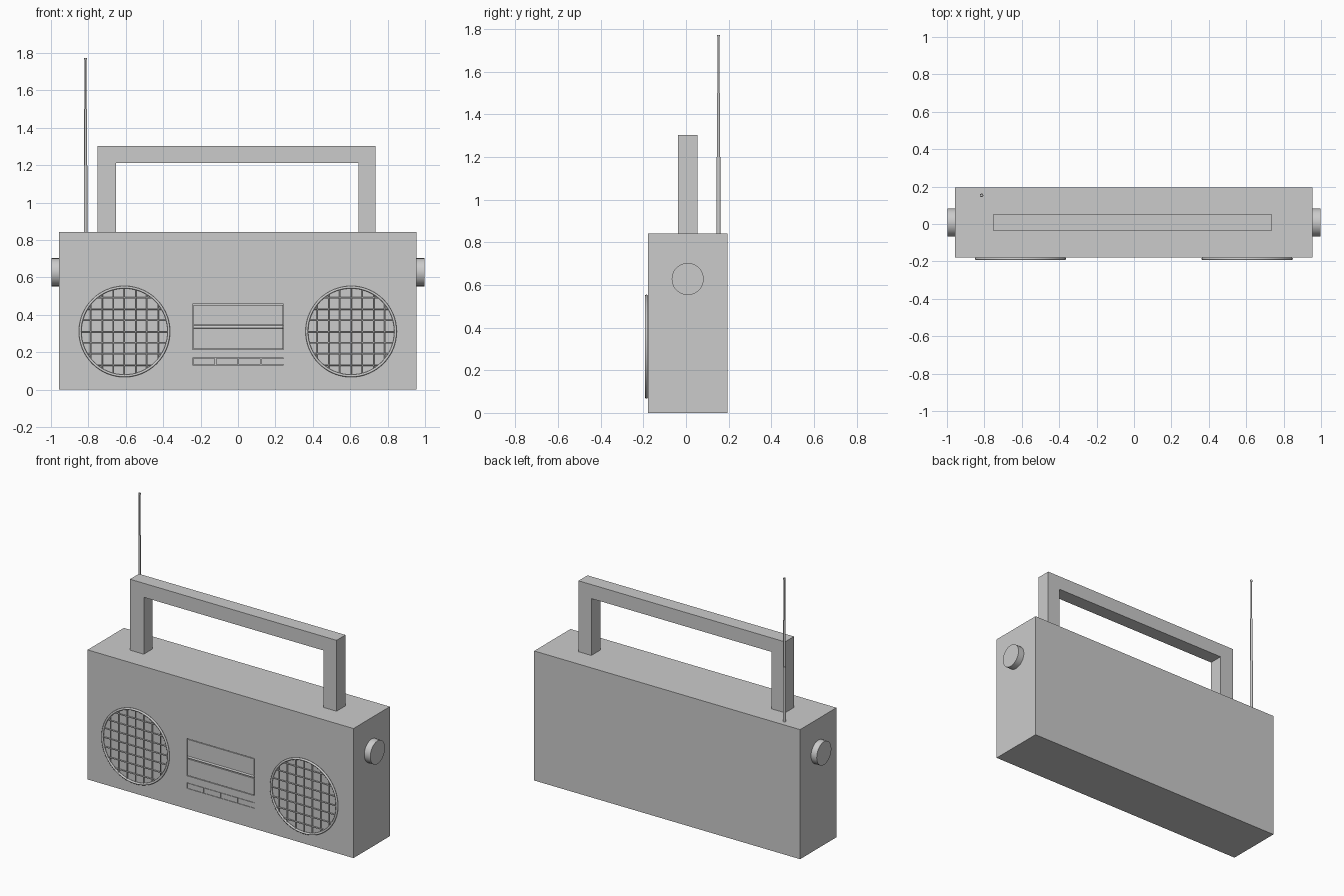
import bpy, bmesh, math
from mathutils import Vector

if "Cube" in bpy.data.objects:
    bpy.data.objects.remove(bpy.data.objects["Cube"])

FRONT, BACK = -0.178, 0.195


def box(name, x0, x1, y0, y1, z0, z1):
    bpy.ops.mesh.primitive_cube_add(size=1, location=((x0 + x1) / 2, (y0 + y1) / 2, (z0 + z1) / 2))
    ob = bpy.context.object
    ob.name = name
    ob.scale = (x1 - x0, y1 - y0, z1 - z0)
    bpy.ops.object.transform_apply(location=False, rotation=False, scale=True)
    return ob


def rod(name, a, b, r, sides=12):
    a, b = Vector(a), Vector(b)
    d = b - a
    bpy.ops.mesh.primitive_cylinder_add(vertices=sides, radius=r, depth=d.length, location=(a + b) / 2,
                                        rotation=d.to_track_quat('Z', 'Y').to_euler())
    ob = bpy.context.object
    ob.name = name
    bpy.ops.object.shade_smooth_by_angle()
    return ob


def join(name, parts):
    bpy.ops.object.select_all(action='DESELECT')
    for p in parts:
        p.select_set(True)
    bpy.context.view_layer.objects.active = parts[0]
    bpy.ops.object.join()
    parts[0].name = name
    return parts[0]


# Case, with shallow pockets for the cassette door and the keys
case = box("case", -0.957, 0.955, FRONT, BACK, 0, 0.842)
for name, z0, z1 in (("door_cutter", 0.215, 0.457), ("key_cutter", 0.133, 0.170)):
    cutter = box(name, -0.242, 0.244, FRONT - 0.02, FRONT + 0.015, z0, z1)
    mod = case.modifiers.new(name, 'BOOLEAN')
    mod.object, mod.operation, mod.solver = cutter, 'DIFFERENCE', 'EXACT'
    cutter.hide_render = True
    cutter.hide_set(True)

# Cassette door halves with a hinge rod between them
box("door_upper", -0.238, 0.240, FRONT, FRONT + 0.016, 0.345, 0.453)
box("door_lower", -0.238, 0.240, FRONT, FRONT + 0.016, 0.219, 0.326)
rod("door_hinge", (-0.238, FRONT + 0.008, 0.3355), (0.240, FRONT + 0.008, 0.3355), 0.008, 16)

# Row of four keys
pitch = 0.486 / 4
for i in range(4):
    x = -0.242 + i * pitch
    box(f"key_{i + 1}", x + 0.002, x + pitch - 0.002, FRONT, FRONT + 0.016, 0.135, 0.168)

# Speaker grilles: a rim and a wire grid clipped to the circle
R, GY, GZ = 0.237, FRONT - 0.008, 0.311
for side, cx in (("left", -0.607), ("right", 0.605)):
    bpy.ops.mesh.primitive_torus_add(major_segments=64, minor_segments=10, major_radius=R, minor_radius=0.007,
                                     location=(cx, GY, GZ), rotation=(math.pi / 2, 0, 0))
    bpy.ops.object.shade_smooth()
    bpy.context.object.name = f"speaker_rim_{side}"
    wires = []
    for k in range(-3, 4):
        o = k * 0.06
        h = math.sqrt(R * R - o * o)
        wires.append(rod("wire", (cx + o, GY, GZ - h), (cx + o, GY, GZ + h), 0.004, 8))
        wires.append(rod("wire", (cx - h, GY, GZ + o), (cx + h, GY, GZ + o), 0.004, 8))
    join(f"speaker_grid_{side}", wires)

# Side knobs
rod("knob_right", (0.95, 0.008, 0.628), (0.998, 0.008, 0.628), 0.075, 48)
rod("knob_left", (-0.95, 0.008, 0.628), (-0.998, 0.008, 0.628), 0.075, 48)

# Carrying handle: one extruded U profile
profile = [(-0.75, 0.84), (-0.75, 1.303), (0.735, 1.303), (0.735, 0.84),
           (0.643, 0.84), (0.643, 1.212), (-0.651, 1.212), (-0.651, 0.84)]
bm = bmesh.new()
face = bm.faces.new([bm.verts.new((x, -0.038, z)) for x, z in profile])
new = bmesh.ops.extrude_face_region(bm, geom=[face])["geom"]
bmesh.ops.translate(bm, verts=[v for v in new if isinstance(v, bmesh.types.BMVert)], vec=(0, 0.092, 0))
bmesh.ops.recalc_face_normals(bm, faces=bm.faces)
mesh = bpy.data.meshes.new("handle")
bm.to_mesh(mesh)
bm.free()
bpy.context.collection.objects.link(bpy.data.objects.new("handle", mesh))

# Telescopic antenna with a small tip
stages = [(0.83, 1.20, 0.0095), (1.20, 1.50, 0.0072), (1.50, 1.765, 0.005), (1.765, 1.773, 0.0075)]
join("antenna", [rod("stage", (-0.815, 0.153, a), (-0.815, 0.153, b), r, 16) for a, b, r in stages])
